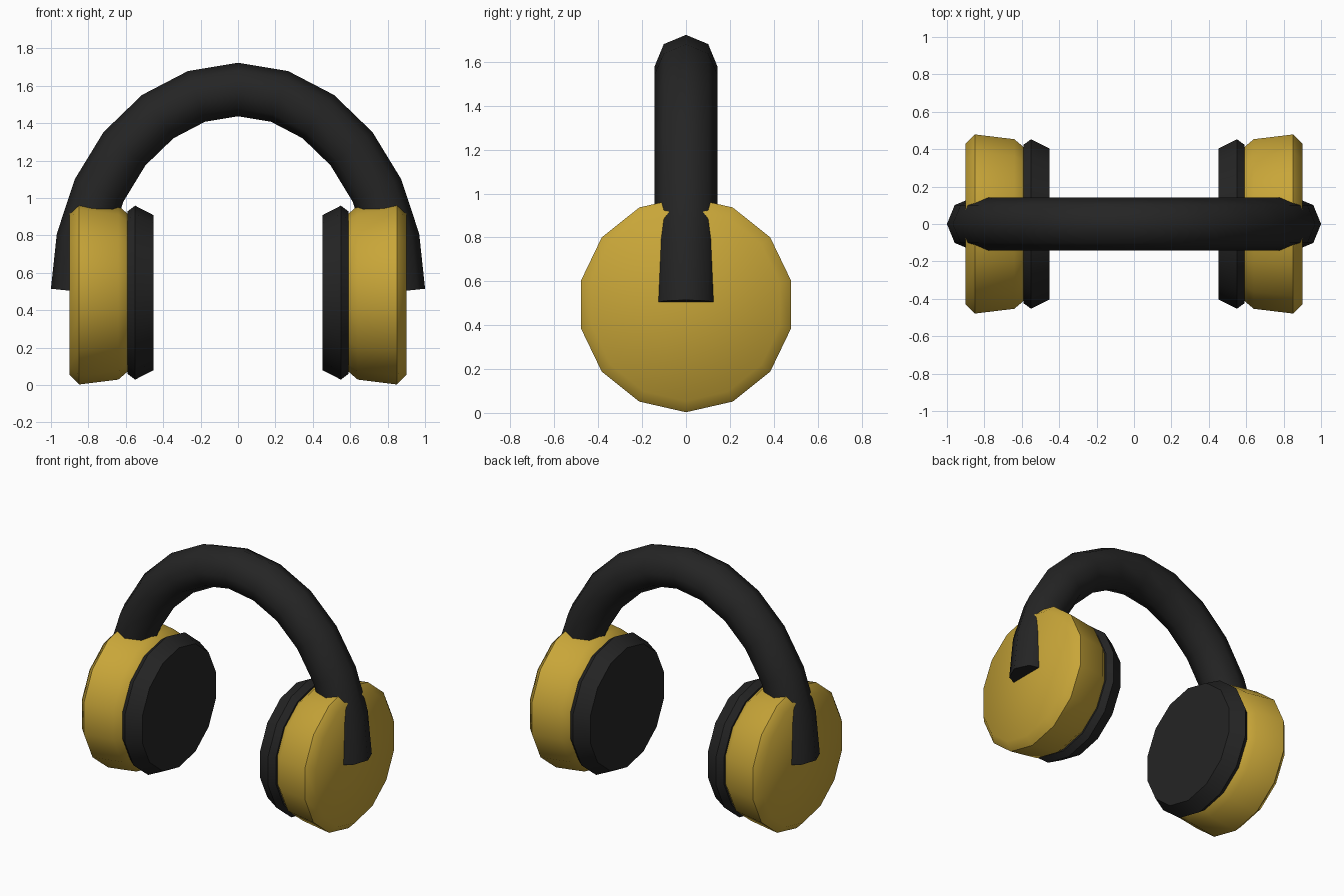
import bpy
import bmesh
from math import sin, cos, pi, radians
from mathutils import Vector

CUP_Z = 0.494
Y = Vector((0, 1, 0))
Z = Vector((0, 0, 1))

old = bpy.data.objects.get("Cube")
if old:
    bpy.data.objects.remove(old, do_unlink=True)


def material(name, rgb):
    mat = bpy.data.materials.new(name)
    mat.use_nodes = True
    mat.diffuse_color = (*rgb, 1)
    bsdf = next(n for n in mat.node_tree.nodes if n.type == 'BSDF_PRINCIPLED')
    bsdf.inputs["Base Color"].default_value = (*rgb, 1)
    return mat


def loft(name, rings, sides, mat, angle):
    """Skin a closed solid through rings given as (centre, u axis, v axis, radius)."""
    bm = bmesh.new()
    loops = []
    for centre, u, v, radius in rings:
        loop = []
        for i in range(sides):
            a = 2 * pi * i / sides
            loop.append(bm.verts.new(centre + radius * (u * cos(a) + v * sin(a))))
        loops.append(loop)
    for a, b in zip(loops, loops[1:]):
        for i in range(sides):
            j = (i + 1) % sides
            bm.faces.new((a[i], a[j], b[j], b[i]))
    bm.faces.new(loops[0])
    bm.faces.new(loops[-1])
    bmesh.ops.recalc_face_normals(bm, faces=bm.faces)
    mesh = bpy.data.meshes.new(name)
    bm.to_mesh(mesh)
    bm.free()
    mesh.materials.append(mat)
    obj = bpy.data.objects.new(name, mesh)
    bpy.context.collection.objects.link(obj)
    bpy.ops.object.select_all(action='DESELECT')
    obj.select_set(True)
    bpy.context.view_layer.objects.active = obj
    bpy.ops.object.shade_smooth_by_angle(angle=radians(angle))
    return obj


def disc(name, profile, side, mat):
    """Turn an (x, radius) profile around the sideways axis."""
    rings = [(Vector((side * x, 0, CUP_Z)), Z, Y, r) for x, r in profile]
    return loft(name, rings, 14, mat, 48)


gold = material("gold", (0.58, 0.38, 0.04))
black = material("black", (0.018, 0.018, 0.018))

# Headband: round tube swept over half an ellipse
STEPS = 12
path = [Vector((0.858 * cos(pi * i / STEPS), 0, CUP_Z + 0.006 + 1.08 * sin(pi * i / STEPS)))
        for i in range(STEPS + 1)]
band = []
for i, p in enumerate(path):
    tangent = (path[min(i + 1, STEPS)] - path[max(i - 1, 0)]).normalized()
    band.append((p, Y.cross(tangent), Y, 0.143))
loft("headband", band, 8, black, 50)

# Ear cups and cushions, mirrored left and right
cup = [(0.9, 0.44), (0.85, 0.491), (0.64, 0.465), (0.588, 0.42)]
cushion = [(0.59, 0.435), (0.55, 0.465), (0.453, 0.415)]
for label, side in (("left", 1), ("right", -1)):
    disc(label + "_ear_cup", cup, side, gold)
    disc(label + "_ear_cushion", cushion, side, black)
